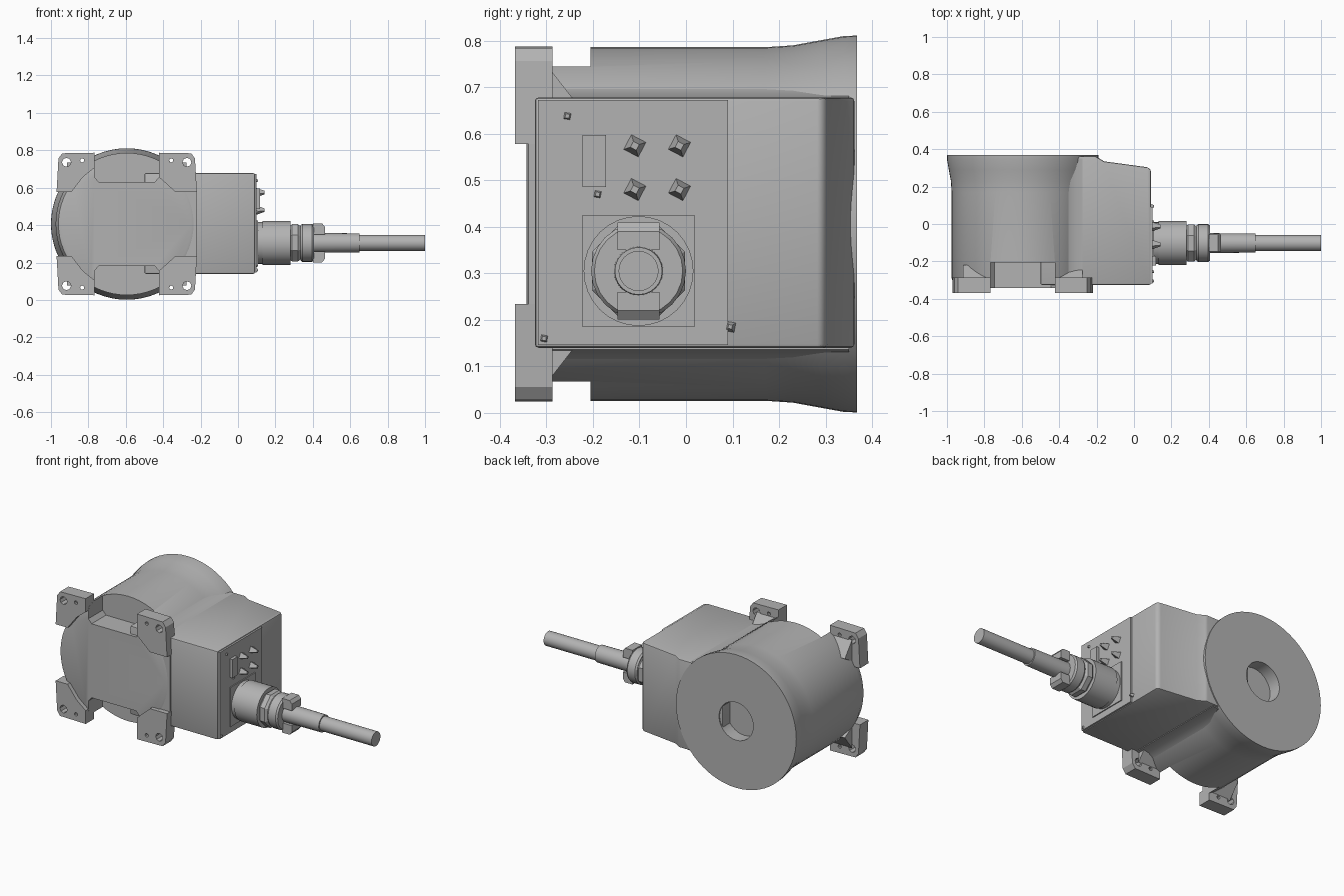
import bpy, bmesh, math
from mathutils import Vector

cube = bpy.data.objects.get("Cube")
if cube:
    bpy.data.objects.remove(cube, do_unlink=True)

grey = bpy.data.materials.new("light grey")
grey.use_nodes = True
GREY = (0.45, 0.45, 0.45, 1)
grey.diffuse_color = GREY
grey.node_tree.nodes["Principled BSDF"].inputs["Base Color"].default_value = GREY

CX, CZ = -0.595, 0.406      # motor axis, along y
PY, PZ = -0.102, 0.305      # plug axis, along x


def place(axis, t, a, b):
    return {"x": (t, a, b), "y": (a, t, b), "z": (a, b, t)}[axis]


def finish(name, bm):
    bmesh.ops.remove_doubles(bm, verts=bm.verts, dist=1e-5)
    bmesh.ops.recalc_face_normals(bm, faces=bm.faces)
    mesh = bpy.data.meshes.new(name)
    bm.to_mesh(mesh)
    bm.free()
    mesh.materials.append(grey)
    obj = bpy.data.objects.new(name, mesh)
    bpy.context.collection.objects.link(obj)
    return obj


def prism(name, axis, outline, lo, hi):
    """Extrude a 2D outline along an axis."""
    bm = bmesh.new()
    ends = [[bm.verts.new(place(axis, t, a, b)) for a, b in outline] for t in (lo, hi)]
    n = len(outline)
    for ring in ends:
        bm.faces.new(ring)
    for i in range(n):
        j = (i + 1) % n
        bm.faces.new((ends[0][i], ends[0][j], ends[1][j], ends[1][i]))
    return finish(name, bm)


def rect(a0, a1, b0, b1):
    return [(a0, b0), (a1, b0), (a1, b1), (a0, b1)]


def lathe(name, axis, centre, profile, sides=32, turn=0.0):
    """Spin (position, radius) points round an axis; both ends are capped."""
    bm = bmesh.new()
    rings = []
    for t, r in profile:
        ring = []
        for i in range(sides):
            w = 2 * math.pi * i / sides + turn
            ring.append(bm.verts.new(place(axis, t, centre[0] + r * math.cos(w),
                                           centre[1] + r * math.sin(w))))
        rings.append(ring)
    for p, q in zip(rings, rings[1:]):
        for i in range(sides):
            j = (i + 1) % sides
            bm.faces.new((p[i], p[j], q[j], q[i]))
    bm.faces.new(rings[0])
    bm.faces.new(rings[-1])
    return finish(name, bm)


def modify(obj):
    """Bake the modifiers into the mesh."""
    dg = bpy.context.evaluated_depsgraph_get()
    mesh = bpy.data.meshes.new_from_object(obj.evaluated_get(dg))
    obj.modifiers.clear()
    obj.data = mesh


def cut(obj, cutters):
    for c in cutters:
        m = obj.modifiers.new("cut", "BOOLEAN")
        m.operation, m.object, m.solver = "DIFFERENCE", c, "EXACT"
    modify(obj)
    for c in cutters:
        bpy.data.objects.remove(c, do_unlink=True)


def bevel(obj, width, segments=2):
    m = obj.modifiers.new("bevel", "BEVEL")
    m.width, m.segments, m.limit_method = width, segments, "ANGLE"
    modify(obj)


# Motor housing: flared at the back, shaft recess, notched at top and bottom front
housing = lathe("motor_housing", "y", (CX, CZ), [
    (-0.343, 0.345), (-0.335, 0.365), (-0.29, 0.38), (0.17, 0.38), (0.23, 0.384),
    (0.29, 0.395), (0.34, 0.404), (0.368, 0.405), (0.368, 0.115), (0.29, 0.115)], 64)
notches = []
for s in (1, -1):
    notch = [(-0.172, 0.5), (-0.172, 0.25), (-0.15, 0.225),
             (0.15, 0.225), (0.172, 0.25), (0.172, 0.5)]
    notches.append(prism("notch_cutter", "y",
                         [(CX + a, CZ + s * b) for a, b in notch], -0.5, -0.205))
cut(housing, notches)

# Four mounting feet with bolt holes
for sx, side in ((1, "left"), (-1, "right")):
    for sz, level in ((1, "upper"), (-1, "lower")):
        inner = [(0.173, 0.25), (0.26, 0.172)] if sx > 0 else [(0.173, 0.3), (0.235, 0.25), (0.295, 0.172)]
        shape = [(0.375, 0.172), (0.365, 0.35), (0.345, 0.378), (0.173, 0.381)] + inner
        foot = prism(f"{level}_{side}_foot", "y",
                     [(CX + sx * a, CZ + sz * b) for a, b in shape], -0.368, -0.287)
        holes = [lathe("hole_cutter", "y", (CX + sx * a, CZ + sz * b),
                       [(-0.5, r), (-0.2, r)], 8)
                 for a, b, r in ((0.322, 0.33, 0.024), (0.238, 0.34, 0.011))]
        cut(foot, holes)
        # Sloped web tying the foot to the housing
        prism(f"{level}_{side}_foot_web", "x",
              [(-0.29, CZ + sz * b) for b in (0.2, 0.33)] + [(-0.22, CZ + sz * 0.24)],
              CX + sx * 0.18, CX + sx * 0.32)

# Flat strip between the right-hand feet and the terminal box
prism("side_strip", "y", rect(-0.36, -0.222, 0.234, 0.578), -0.338, -0.29)

# Terminal box, tapered at the back, with blended joints to the housing
box = prism("terminal_box", "z", [(-0.5, -0.325), (0.09, -0.325), (0.09, 0.29),
            (0.075, 0.303), (-0.16, 0.335), (-0.205, 0.362), (-0.5, 0.362)], 0.14, 0.678)
bevel(box, 0.008)
for s, level in ((1, "upper"), (-1, "lower")):
    blend = [(-0.39, 0.318), (-0.35, 0.29), (-0.31, 0.276), (-0.26, 0.27), (-0.26, 0.2), (-0.39, 0.2)]
    prism(f"{level}_box_blend", "y", [(a, CZ + s * b) for a, b in blend], -0.29, 0.35)

# Connector panel, square plug base
prism("connector_panel", "x", rect(-0.318, 0.09, 0.146, 0.672), 0.08, 0.1)
prism("plug_base", "x", rect(PY - 0.12, PY + 0.12, PZ - 0.12, PZ + 0.12), 0.09, 0.106)

# Plug, coupling nut, clamp ring, cable
plug = (PY, PZ)
lathe("plug_body", "x", plug, [(0.1, 0.112), (0.13, 0.112), (0.13, 0.118), (0.28, 0.118)], 32)
lathe("plug_nut", "x", plug, [(0.28, 0.1), (0.29, 0.108), (0.32, 0.108), (0.335, 0.095)], 8, math.pi / 8)
lathe("clamp_ring", "x", plug, [(0.335, 0.095), (0.345, 0.102), (0.395, 0.102), (0.405, 0.095)], 24)
for s, level in ((1, "upper"), (-1, "lower")):
    ear = [(0.4, 0.045), (0.465, 0.045), (0.465, 0.085), (0.45, 0.104), (0.4, 0.104)]
    prism(f"{level}_clamp_ear", "y", [(a, PZ + s * b) for a, b in ear], PY - 0.045, PY + 0.045)
lathe("cable_sleeve", "x", plug, [(0.4, 0.053), (0.65, 0.051)], 24)
lathe("cable", "x", plug, [(0.65, 0.043), (1.0, 0.043)], 24)

# Faceted sockets and a switch cover on the panel
for i, y in enumerate((-0.11, -0.014)):
    for j, z in enumerate((0.48, 0.574)):
        lathe(f"socket_{i}_{j}", "x", (y, z), [(0.1, 0.025), (0.142, 0.01)], 4, 0.3)
prism("switch_cover", "x", rect(-0.222, -0.172, 0.485, 0.597), 0.1, 0.118)
for k, (y, z) in enumerate(((-0.19, 0.47), (-0.255, 0.638), (-0.305, 0.16), (0.095, 0.185))):
    lathe(f"panel_screw_{k}", "x", (y, z), [(0.085, 0.017), (0.108, 0.006)], 4, 0.6)

# Smooth curved surfaces, keep hard edges
bpy.ops.object.select_all(action="DESELECT")
for obj in bpy.context.scene.objects:
    if obj.type == "MESH" and not obj.name.startswith(("socket", "panel_screw")):
        obj.select_set(True)
        bpy.context.view_layer.objects.active = obj
bpy.ops.object.shade_smooth_by_angle(angle=math.radians(30))
